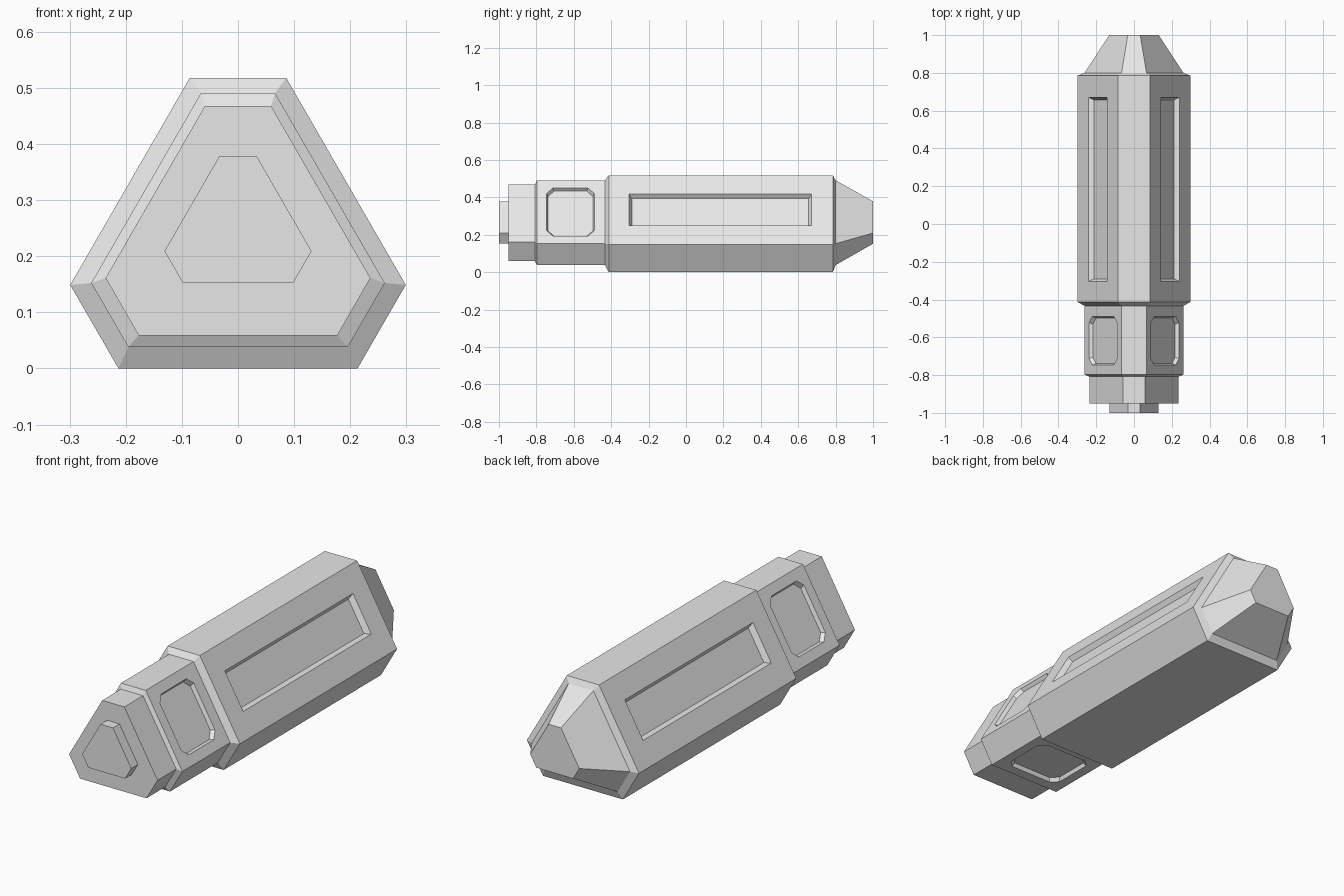
import bpy
import bmesh
import math
from mathutils import Vector

cube = bpy.data.objects.get("Cube")
if cube:
    bpy.data.objects.remove(cube, do_unlink=True)

grey = bpy.data.materials.new("light grey")
grey.use_nodes = True
grey.diffuse_color = (0.8, 0.8, 0.8, 1)
grey.node_tree.nodes["Principled BSDF"].inputs["Base Color"].default_value = (0.8, 0.8, 0.8, 1)

# Cut-corner triangle sections: half short side, half long side, bottom height
BODY = (0.086, 0.213, 0.0)
NECK = (0.066, 0.1955, 0.038)
COLLAR = (0.059, 0.177, 0.059)
TIP = (0.033, 0.098, 0.152)
LONG_SIDES = [math.radians(a) for a in (-90, 30, 150)]


def frame(section, angle):
    """Centre, outward direction and sideways direction of one long side."""
    short, long, bottom = section
    apothem = (short + long / 2) * 2 / math.sqrt(3)
    out = Vector((math.cos(angle), 0, math.sin(angle)))
    side = Vector((-math.sin(angle), 0, math.cos(angle)))
    return Vector((0, 0, bottom + apothem)) + out * apothem, out, side


def ring(section, y):
    points = []
    for angle in LONG_SIDES:
        centre, out, side = frame(section, angle)
        for sign in (-1, 1):
            points.append(centre + side * section[1] * sign + Vector((0, y, 0)))
    return points


def add_loft(bm, rings):
    """Bridge rings of equal length and cap both ends."""
    loops = [[bm.verts.new(p) for p in r] for r in rings]
    for a, b in zip(loops, loops[1:]):
        n = len(a)
        for i in range(n):
            j = (i + 1) % n
            bm.faces.new((a[i], a[j], b[j], b[i]))
    bm.faces.new(loops[0])
    bm.faces.new(loops[-1])


def make_object(name, bm):
    bmesh.ops.recalc_face_normals(bm, faces=bm.faces[:])
    mesh = bpy.data.meshes.new(name)
    bm.to_mesh(mesh)
    bm.free()
    mesh.materials.append(grey)
    obj = bpy.data.objects.new(name, mesh)
    bpy.context.scene.collection.objects.link(obj)
    return obj


def make_part(name, profile):
    bm = bmesh.new()
    add_loft(bm, [ring(section, y) for section, y in profile])
    return make_object(name, bm)


def outline(half_y, half_s, cut):
    """Rectangle, with cut corners if cut is above zero."""
    points = []
    for sy, ss in ((1, 1), (-1, 1), (-1, -1), (1, -1)):
        if cut:
            pair = [(sy * half_y, ss * (half_s - cut)), (sy * (half_y - cut), ss * half_s)]
            points += pair if sy == ss else pair[::-1]
        else:
            points.append((sy * half_y, ss * half_s))
    return points


def cut_panels(obj, section, angles, y, half_y, half_s, cut, inset, depth):
    """Sink sloped-wall panels into the given long sides."""
    bm = bmesh.new()
    for angle in angles:
        centre, out, side = frame(section, angle)
        rings = []
        for k in (-1, 0.5):
            grow = inset * k
            rings.append([centre + out * depth * k + side * s + Vector((0, y + v, 0))
                          for v, s in outline(half_y + grow, half_s + grow, cut)])
        add_loft(bm, rings)
    cutter = make_object(obj.name + "_cutter", bm)
    cutter.hide_render = True
    mod = obj.modifiers.new("panels", "BOOLEAN")
    mod.operation = "DIFFERENCE"
    mod.solver = "EXACT"
    mod.object = cutter
    bpy.context.view_layer.update()
    graph = bpy.context.evaluated_depsgraph_get()
    mesh = bpy.data.meshes.new_from_object(obj.evaluated_get(graph))
    obj.modifiers.clear()
    obj.data = mesh
    bpy.data.objects.remove(cutter, do_unlink=True)


# Stepped front end
make_part("front_tip", [(TIP, -1), (TIP, -0.95)])
make_part("front_collar", [(COLLAR, -0.95), (COLLAR, -0.808)])
neck = make_part("neck", [(COLLAR, -0.808), (NECK, -0.797), (NECK, -0.433)])

# Main body with bevelled ends, and the tapered rear
body = make_part("main_body", [(NECK, -0.433), (BODY, -0.413), (BODY, 0.785), (NECK, 0.8)])
make_part("rear_taper", [(NECK, 0.8), (TIP, 1)])

# Sunken panels
cut_panels(neck, NECK, LONG_SIDES, -0.618, 0.128, 0.147, 0.033, 0.008, 0.018)
cut_panels(body, BODY, LONG_SIDES[1:], 0.183, 0.488, 0.098, 0, 0.015, 0.025)
